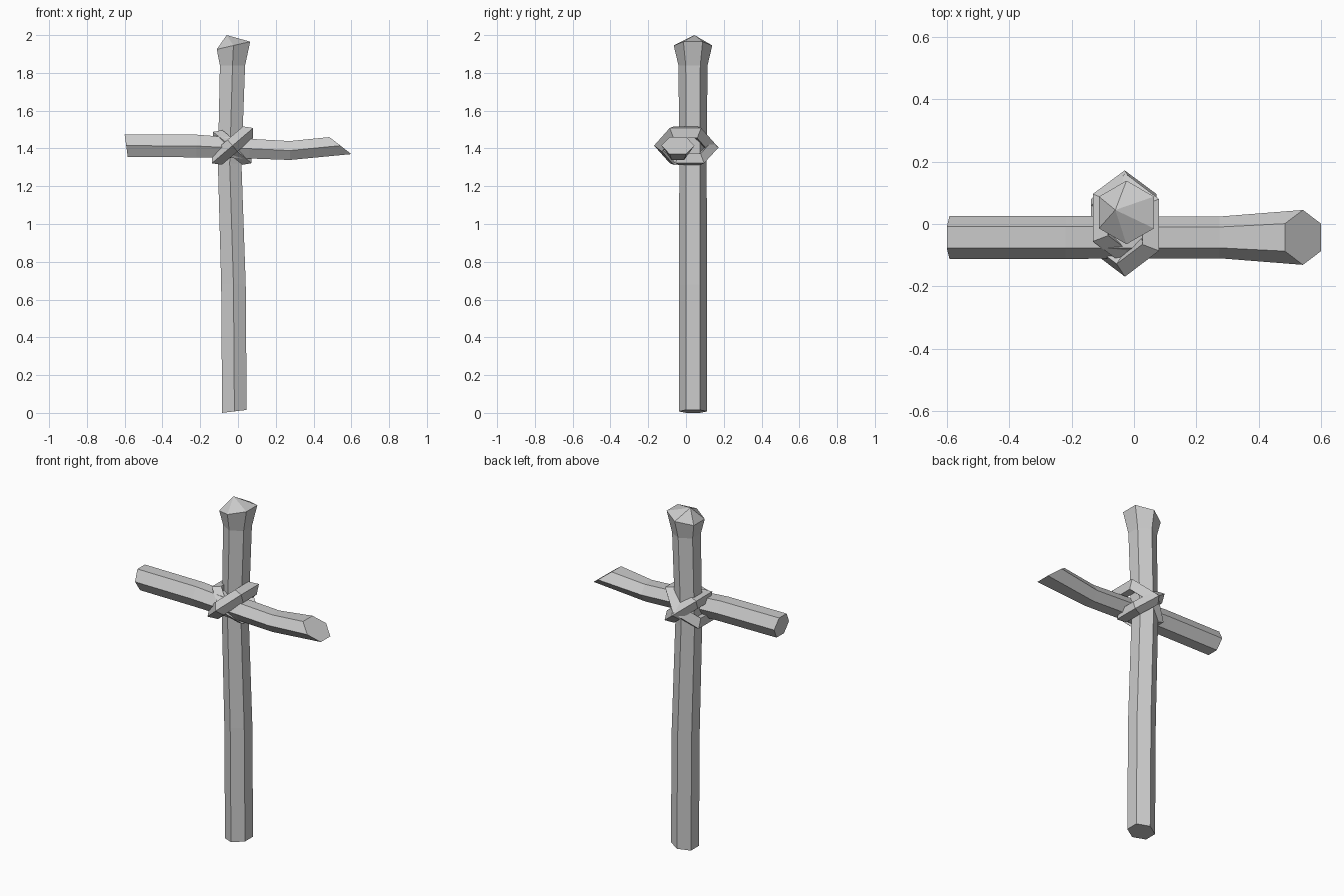
import bpy, bmesh
from math import sin, cos, radians
from mathutils import Vector

if "Cube" in bpy.data.objects:
    bpy.data.objects.remove(bpy.data.objects["Cube"])


def loft(name, rings, closed=False, apex=None):
    """Skin a list of point rings; cap the ends unless the path is closed."""
    bm = bmesh.new()
    vs = [[bm.verts.new(p) for p in r] for r in rings]
    n = len(vs[0])
    for i in range(len(vs) if closed else len(vs) - 1):
        a, b = vs[i], vs[(i + 1) % len(vs)]
        for j in range(n):
            bm.faces.new((a[j], a[(j + 1) % n], b[(j + 1) % n], b[j]))
    if not closed:
        bm.faces.new(vs[0])
        if apex:
            tip = bm.verts.new(apex)
            for j in range(n):
                bm.faces.new((vs[-1][j], vs[-1][(j + 1) % n], tip))
        else:
            bm.faces.new(vs[-1])
    bmesh.ops.recalc_face_normals(bm, faces=bm.faces[:])
    me = bpy.data.meshes.new(name)
    bm.to_mesh(me)
    bm.free()
    ob = bpy.data.objects.new(name, me)
    bpy.context.collection.objects.link(ob)
    return ob


# Upright post: centre x, centre z, radius, slope of the ring in x
post = [(-0.019, 0.008, 0.075, 0.12), (-0.024, 0.68, 0.075, 0.0),
        (-0.044, 1.32, 0.072, 0.0), (-0.029, 1.84, 0.077, 0.0),
        (-0.024, 1.945, 0.102, 0.23)]
rings = []
for x, z, r, s in post:
    ring = []
    for k in range(6):
        a = radians(30 + 60 * k)
        ring.append((x + r * cos(a), 0.037 + r * sin(a), z + s * r * cos(a)))
    rings.append(ring)
loft("upright_post", rings, apex=(-0.06, 0.045, 2.0))

# Crossbar: centre x, centre z, half width, half height, slant of the ring
bar = [(-0.592, 1.415, 0.069, 0.06, -0.14), (-0.22, 1.413, 0.069, 0.06, 0.0),
       (0.06, 1.399, 0.067, 0.052, 0.0), (0.275, 1.389, 0.067, 0.05, 0.0),
       (0.542, 1.415, 0.088, 0.045, -1.29)]
rings = []
for x, z, w, h, s in bar:
    ring = []
    for k in range(6):
        a = radians(60 * k)
        dz = h * sin(a) / sin(radians(60))
        ring.append((x + s * dz, -0.043 + w * cos(a), z + dz))
    rings.append(ring)
loft("crossbar", rings)


# Lashings: six-sided loops with a diamond section, crossing diagonally
def lashing(name, centre, tilt, outer, minor):
    t = radians(tilt)
    u, w = Vector((cos(t), 0, sin(t))), Vector((-sin(t), 0, cos(t)))
    rings = []
    for k in range(6):
        a = radians(30 + 60 * k)
        radial = u * cos(a) + Vector((0, sin(a), 0))
        rings.append([Vector(centre) + radial * (outer - minor + minor * p) + w * minor * q
                      for p, q in ((1, 0), (0, 1), (-1, 0), (0, -1))])
    return loft(name, rings, closed=True)


lashing("front_lashing", (-0.029, -0.003, 1.415), 40.5, 0.166, 0.041)
lashing("back_lashing", (-0.03, 0.02, 1.405), -39, 0.152, 0.038)
